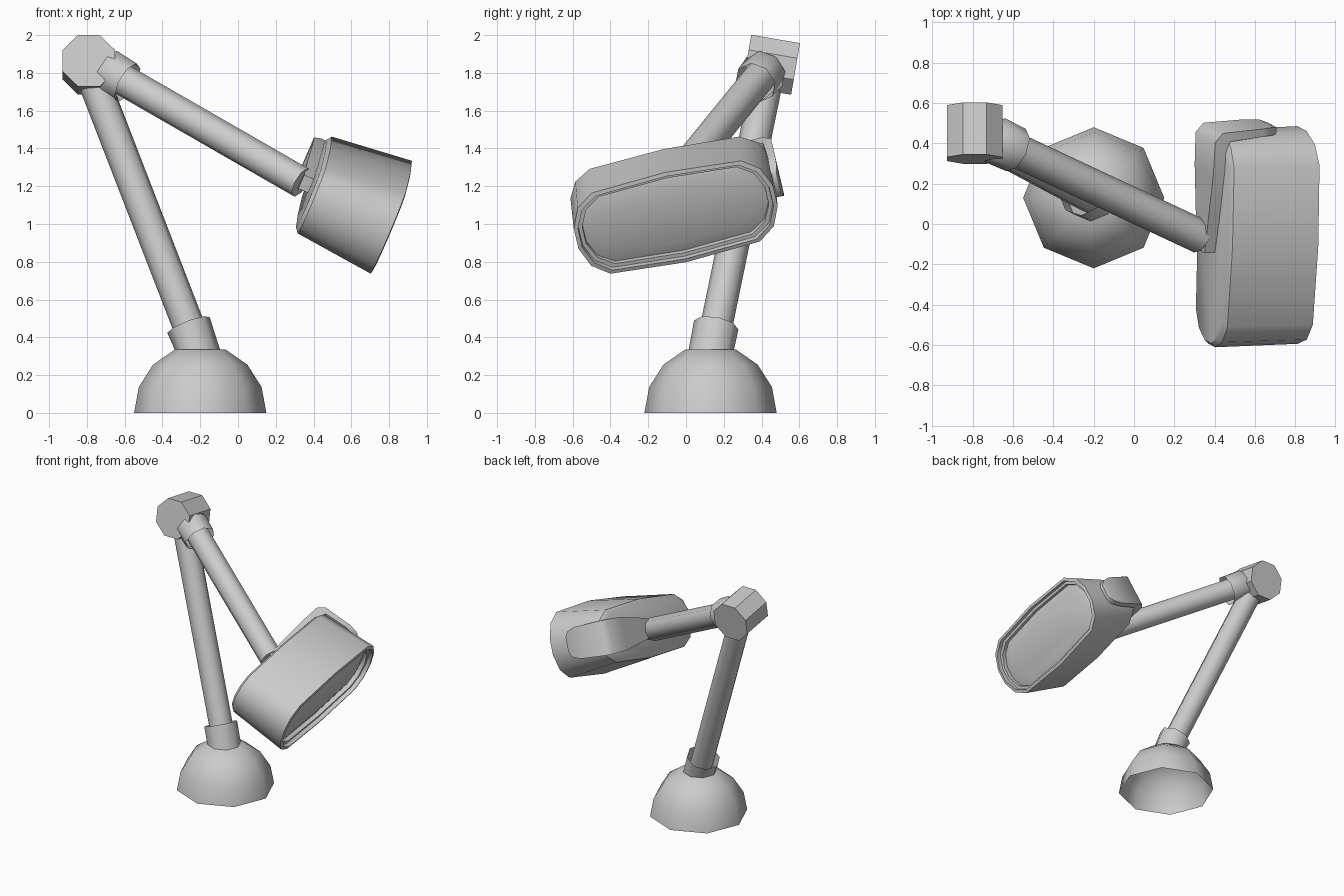
import bpy, bmesh
from math import sin, cos, pi, radians
from mathutils import Vector as V

if "Cube" in bpy.data.objects:
    bpy.data.objects.remove(bpy.data.objects["Cube"])


def loft(name, rings, cap_start=True, cap_end=True, smooth=50):
    """Skin a list of equal-length closed point rings."""
    bm = bmesh.new()
    loops = [[bm.verts.new(p) for p in ring] for ring in rings]
    n = len(loops[0])
    for a, b in zip(loops, loops[1:]):
        for i in range(n):
            bm.faces.new((a[i], a[(i + 1) % n], b[(i + 1) % n], b[i]))
    if cap_start:
        bm.faces.new(loops[0][::-1])
    if cap_end:
        bm.faces.new(loops[-1])
    bmesh.ops.recalc_face_normals(bm, faces=bm.faces)
    me = bpy.data.meshes.new(name)
    bm.to_mesh(me)
    bm.free()
    if smooth:
        me.shade_smooth()
        me.set_sharp_from_angle(angle=radians(smooth))
    ob = bpy.data.objects.new(name, me)
    bpy.context.collection.objects.link(ob)
    return ob


def ring(c, axis, r, phase=0.0, ref=V((1, 0, 0)), n=8):
    axis = V(axis).normalized()
    e1 = (ref - axis * ref.dot(axis)).normalized()
    e2 = axis.cross(e1)
    return [V(c) + r * (e1 * cos(phase + 2 * pi * i / n) + e2 * sin(phase + 2 * pi * i / n))
            for i in range(n)]


UP = V((0, 0, 1))

# Hollow octagonal dome base
loft("base_dome", [ring((-0.2, 0.13, z), UP, r) for r, z in
                   [(0.35, 0), (0.325, 0.137), (0.25, 0.255), (0.135, 0.335)]], cap_start=False)

# Lower arm and its collar
low = V((-0.387, 0.205, 1)).normalized()
loft("lower_arm", [ring((-0.211, 0.134, 0.33), low, 0.085),
                   ring((-0.78, 0.437, 1.80), low, 0.085)])
loft("lower_collar", [ring((-0.215, 0.134, 0.335), UP, 0.12),
                      ring((-0.262, 0.16, 0.465), low, 0.12)], cap_end=False)

# Elbow joint drum, flat shaded
hinge = V((0, 0.985, -0.17))
loft("elbow_joint", [ring((-0.79, y, z), hinge, 0.15, pi / 8)
                     for y, z in [(0.322, 1.865), (0.58, 1.821)]], smooth=0)

# Upper arm and its rounded collar
p0, p1 = V((-0.5, 0.327, 1.70)), V((0.3, -0.048, 1.24))
up_dir = (p1 - p0).normalized()


def on_arm(x):
    return p0 + (p1 - p0) * ((x + 0.5) / 0.8)


loft("upper_arm", [ring(on_arm(x), up_dir, 0.085, ref=UP) for x in (-0.72, 0.335)])
loft("upper_collar", [ring(on_arm(x), up_dir, r, ref=UP)
                      for x, r in [(-0.75, 0.06), (-0.69, 0.12), (-0.585, 0.115)]],
     cap_end=False)

# Head frame: a = beam axis, l = long direction, s = short direction
a = V((0.922, 0.045, -0.388)).normalized()
l = V((0.041, 0.975, 0.21)).normalized()
s = a.cross(l)
back = V((0.388, -0.075, 1.214))


def at(p, q, t):
    return back + l * p + s * q + a * t


# Lamp head: tapered shell, lip and shallow recessed panel
quarter = [(0.54, 0.06), (0.495, 0.17), (0.405, 0.238)]
half = quarter + [(0, 0.265)] + [(-p, q) for p, q in quarter[::-1]]
outline = half + [(-p, -q) for p, q in half]


def head_ring(t, kq=1.0, inset=0.0):
    kp = 1 - inset / 0.54
    kq *= 1 - inset / 0.265
    return [at(p * kp, q * kq, t) for p, q in outline]


loft("lamp_head", [head_ring(0, 0.76, 0.02), head_ring(0.02, 0.8), head_ring(0.46),
                   head_ring(0.465, 1, 0.022), head_ring(0.435, 1, 0.025),
                   head_ring(0.435, 1, 0.045), head_ring(0.405, 1, 0.047),
                   head_ring(0.425, 1, 0.11)], smooth=40)

# Strap bracket wrapping from the arm tip around the end of the head
path = [  # outer (p, t), inner (p, t), half width
    ((-0.06, -0.055), (-0.06, 0.0), 0.04),
    ((0.12, -0.06), (0.12, 0.0), 0.08),
    ((0.36, -0.06), (0.36, 0.0), 0.12),
    ((0.52, -0.06), (0.46, 0.0), 0.125),
    ((0.565, -0.02), (0.52, 0.02), 0.125),
    ((0.575, 0.20), (0.535, 0.20), 0.115),
    ((0.575, 0.27), (0.535, 0.27), 0.09),
    ((0.565, 0.30), (0.535, 0.30), 0.05)]
loft("head_bracket", [[at(o[0], -w, o[1]), at(o[0], w, o[1]), at(i[0], w, i[1]), at(i[0], -w, i[1])]
                      for o, i, w in path], smooth=65)
